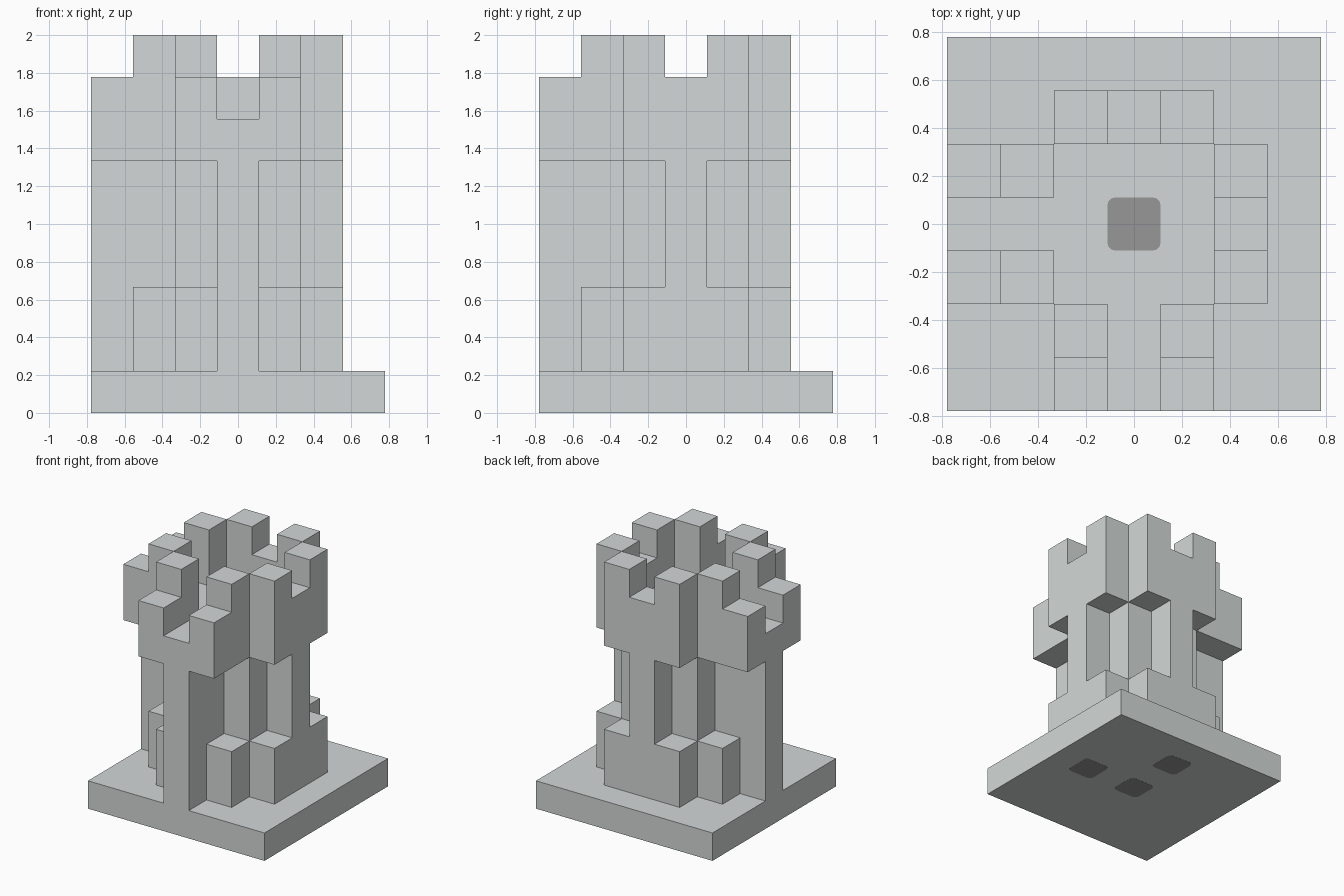
import bpy, bmesh, math
from mathutils import Vector

if "Cube" in bpy.data.objects:
    bpy.data.objects.remove(bpy.data.objects["Cube"])

U = 2 / 9  # edge length of one block


def material(name, rgb):
    m = bpy.data.materials.new(name)
    m.use_nodes = True
    m.diffuse_color = (*rgb, 1)
    m.node_tree.nodes["Principled BSDF"].inputs["Base Color"].default_value = (*rgb, 1)
    return m


STONE = material("light stone grey", (0.65, 0.685, 0.68))
DARK = material("mid grey", (0.315, 0.308, 0.308))


def add_object(name, bm, mat):
    mesh = bpy.data.meshes.new(name)
    bm.to_mesh(mesh)
    bm.free()
    mesh.materials.append(mat)
    bpy.context.collection.objects.link(bpy.data.objects.new(name, mesh))


def block(xs, ys, zs):
    """Grid cells filled by a box, given inclusive ranges of block numbers."""
    return {(x, y, z) for x in range(xs[0], xs[1] + 1)
            for y in range(ys[0], ys[1] + 1) for z in range(zs[0], zs[1] + 1)}


def both(cells):
    """Add the matching part on the neighbouring side by swapping x and y."""
    return cells | {(y, x, z) for x, y, z in cells}


# Plinth: a cross with three-block-wide arms
plinth = both(block((-1, 1), (-2, 2), (1, 2)))

# Shaft: square core with a rib on each side
shaft = block((-1, 1), (-1, 1), (3, 5)) | both(block((0, 0), (-2, 2), (3, 5)))

# Deep buttresses on two sides, flush with the base edge
buttresses = both(block((0, 0), (-3, -3), (1, 5)))

# Parapet: floor, low walls and open slots above the buttresses
parapet = both(block((-1, 1), (-3, 2), (6, 6)))
walls = block((-1, 1), (2, 2), (7, 7))
merlons = set()
for side in (-1, 1):
    walls |= block((side, side), (-3, -2), (7, 7))
    for end in (-2, 2):
        merlons |= block((side, side), (end, end), (8, 8))

parts = {
    "base": block((-3, 3), (-3, 3), (0, 0)),
    "plinth": plinth,
    "shaft": shaft,
    "buttresses": buttresses,
    "parapet_floor": parapet,
    "parapet_walls": both(walls),
    "merlons": both(merlons),
}
filled = set().union(*parts.values())


def build_part(name, cells):
    """Skin the exposed sides of the cells and merge flat areas."""
    bm = bmesh.new()
    for cell in cells:
        centre = Vector(cell) + Vector((0, 0, 0.5))
        for axis in range(3):
            for sign in (-1, 1):
                n = Vector((0, 0, 0))
                n[axis] = sign
                if tuple(int(c + d) for c, d in zip(cell, n)) in filled:
                    continue
                a = Vector((0, 0, 0))
                a[(axis + 1) % 3] = 1
                b = n.cross(a)
                corners = (-a - b, a - b, a + b, b - a)
                bm.faces.new([bm.verts.new((centre + (n + c) / 2) * U) for c in corners])
    bmesh.ops.remove_doubles(bm, verts=bm.verts, dist=U / 100)
    bmesh.ops.dissolve_limit(bm, angle_limit=math.radians(1), verts=bm.verts, edges=bm.edges)
    add_object(name, bm, STONE)


for part_name, part_cells in parts.items():
    build_part(part_name, part_cells)


def plate(name, x, y, z):
    """Thin square with rounded corners."""
    bm = bmesh.new()
    bmesh.ops.create_cube(bm, size=1)
    bmesh.ops.scale(bm, vec=(U, U, 0.002), verts=bm.verts)
    upright = [e for e in bm.edges if abs(e.verts[0].co.z - e.verts[1].co.z) > 0.001]
    bmesh.ops.bevel(bm, geom=upright, offset=0.035, segments=3, profile=0.5, affect='EDGES')
    bmesh.ops.translate(bm, vec=(x * U, y * U, z * U), verts=bm.verts)
    add_object(name, bm, DARK)


# Grey plates on the parapet floor and under the base
plate("floor_plate", 0, 0, 7)
plate("underside_plate_centre", 0, 0, 0)
plate("underside_plate_left", 2, 0, 0)
plate("underside_plate_back", 0, 2, 0)
